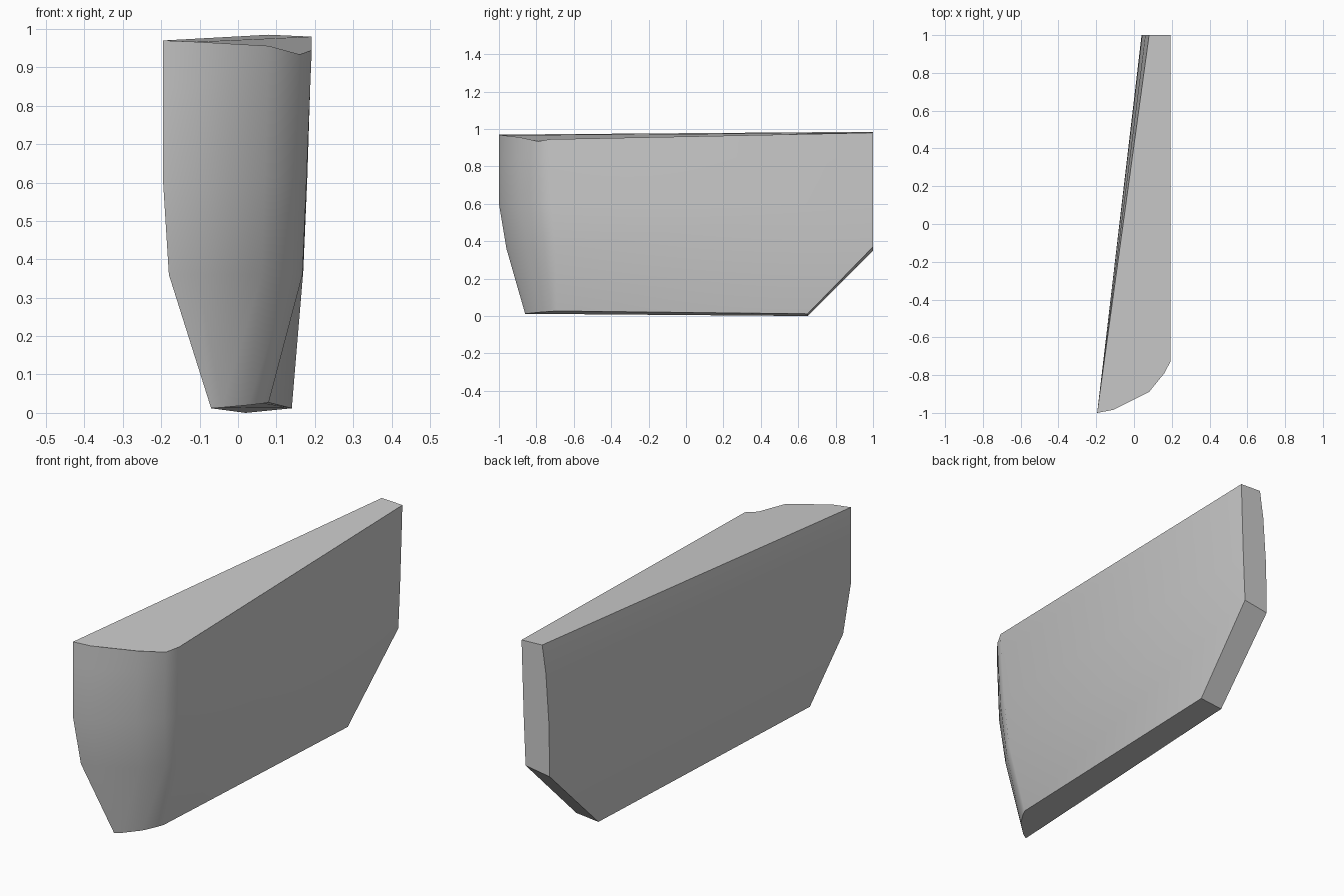
import bpy
import bmesh
import math
from mathutils import Vector

cube = bpy.data.objects.get("Cube")
if cube:
    bpy.data.objects.remove(cube, do_unlink=True)

# Grey material
grey = bpy.data.materials.new("plain grey")
grey.use_nodes = True
colour = (0.6, 0.6, 0.6, 1)
grey.diffuse_color = colour
grey.node_tree.nodes["Principled BSDF"].inputs["Base Color"].default_value = colour

# Rounded nose: fractions across and along, from left corner to right corner
NOSE = [(0, 0), (.22, .06), (.71, .41), (.92, .78), (1, 1)]


def section(nose_start, nose_end, back_right, back_left, bulge=1.0, dip=0.0):
    """One horizontal outline: curved nose followed by the straight back end."""
    start, end = Vector(nose_start), Vector(nose_end)
    points = []
    for across, along in NOSE:
        straight = (across + along) / 2
        fx = straight + (across - straight) * bulge
        fy = straight + (along - straight) * bulge
        span = end - start
        sag = dip if across == .92 else 0
        points.append(start + Vector((span.x * fx, span.y * fy, span.z * straight - sag)))
    return points + [Vector(back_right), Vector(back_left)]


# Outlines from the underside to the top
rows = [
    section((-.07, -.86, .012), (.08, -.69, .027), (.14, .65, .012), (.02, .65, 0), bulge=.6),
    section((-.18, -.96, .36), (.168, -.7, .36), (.17, 1, .37), (.04, 1, .35), bulge=.9),
    section((-.195, -1, .6), (.178, -.72, .6), (.18, 1, .6), (.043, 1, .6)),
    section((-.195, -1, .85), (.188, -.73, .85), (.188, 1, .85), (.06, 1, .85)),
    section((-.195, -1, .97), (.192, -.73, .945), (.192, 1, .98), (.08, 1, .985), dip=.015),
]

# Loft the outlines into a closed wedge
bm = bmesh.new()
rings = [[bm.verts.new(p) for p in row] for row in rows]
for low, high in zip(rings, rings[1:]):
    for i in range(len(low)):
        j = (i + 1) % len(low)
        bm.faces.new((low[i], low[j], high[j], high[i]))
bm.faces.new(rings[-1])
bm.faces.new(rings[0][::-1])
bmesh.ops.recalc_face_normals(bm, faces=bm.faces)

mesh = bpy.data.meshes.new("wedge_body")
bm.to_mesh(mesh)
bm.free()
mesh.materials.append(grey)
body = bpy.data.objects.new("wedge_body", mesh)
bpy.context.collection.objects.link(body)

# Smooth nose with crisp outer edges
bpy.ops.object.select_all(action="DESELECT")
body.select_set(True)
bpy.context.view_layer.objects.active = body
bpy.ops.object.shade_smooth_by_angle(angle=math.radians(35))
